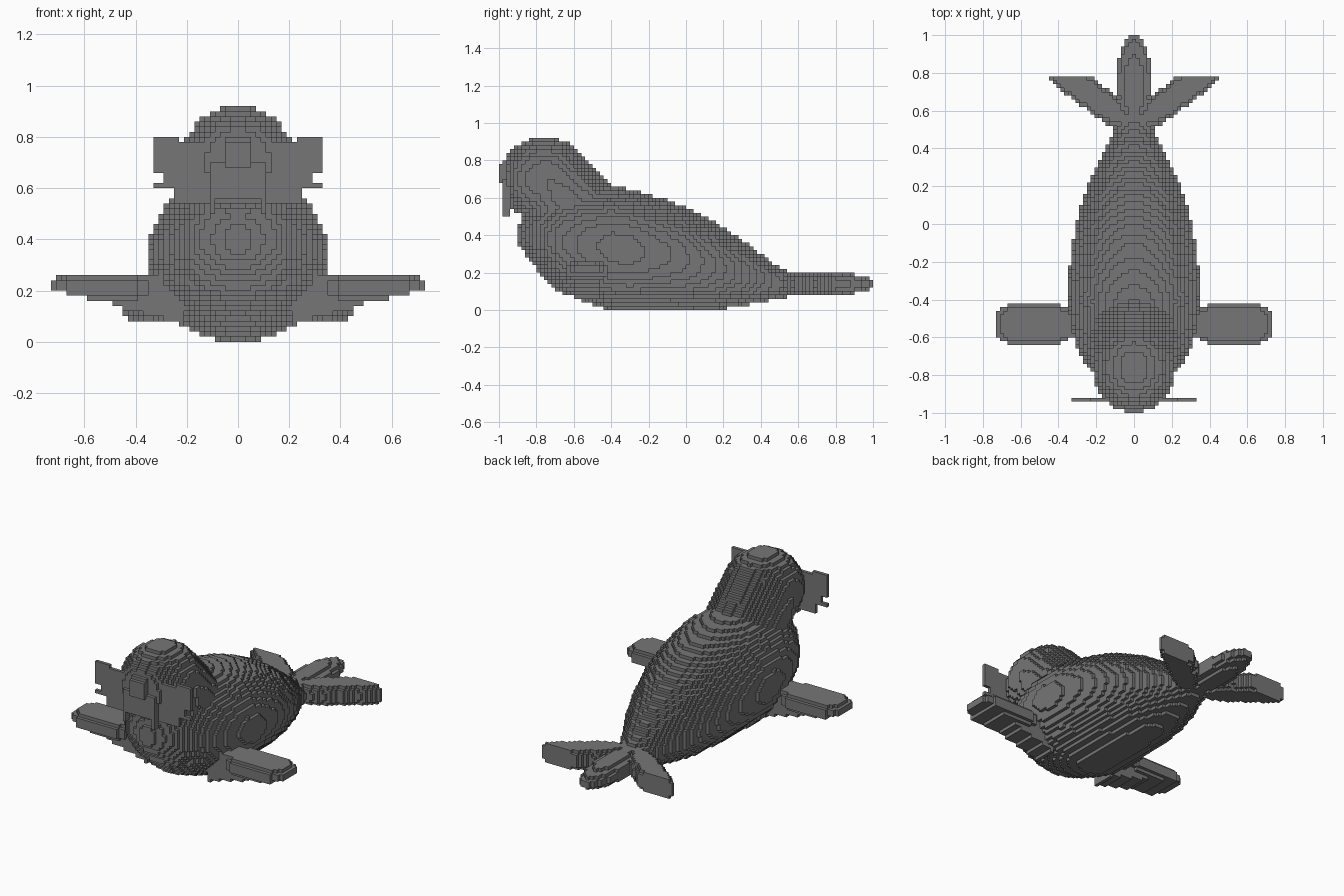
import bpy, bmesh, math
from mathutils import Vector

cube = bpy.data.objects.get("Cube")
if cube:
    bpy.data.objects.remove(cube)

V = 0.02  # block size

# Body stations along y: y, bottom z, top z, half width
STATIONS = [(-.89, .34, .46, .06), (-.84, .27, .54, .17), (-.78, .19, .59, .23),
            (-.68, .10, .64, .295), (-.55, .045, .655, .33), (-.4, 0, .665, .35),
            (-.3, 0, .645, .35), (-.1, 0, .59, .325), (0, 0, .55, .305),
            (.15, 0, .475, .265), (.3, .02, .375, .205), (.42, .045, .285, .14),
            (.5, .06, .225, .105), (.58, .08, .2, .08)]


def body(x, y, z):
    for a, b in zip(STATIONS, STATIONS[1:]):
        if a[0] <= y < b[0]:
            t = (y - a[0]) / (b[0] - a[0])
            low, high, half = [p + (q - p) * t for p, q in zip(a[1:], b[1:])]
            mid, rise = (low + high) / 2, (high - low) / 2
            return (x / half) ** 2 + ((z - mid) / rise) ** 2 <= 1
    return False


def ellipsoid(p, centre, radii, power=2):
    return sum(abs((a - c) / r) ** power for a, c, r in zip(p, centre, radii)) <= 1


def head(x, y, z):
    # Round skull with a flattened face
    if z < .78 and y < -.96:
        return False
    if ellipsoid((x, y, z), (0, -.76, .7), (.22, .235, .225)):
        return True
    # Neck tapering down into the shoulders
    top, axis = Vector((0, -.74, .7)), Vector((0, .24, -.28))
    p = Vector((x, y, z)) - top
    t = min(1, max(0, p.dot(axis) / axis.length_squared))
    return (p - axis * t).length <= .22 + .02 * t


def face(x, y, z):
    # Thin cheek sheet with notched edges
    if -.94 < y < -.92:
        if x < .33 and .6 < z < .8 and not (x > .29 and .62 < z < .66):
            return x > .23 or z < .78
        return x < .26 and .54 < z < .6
    # Nose, muzzle and tusks
    if y < -.92:
        if x < .05 and .68 < z < .78:
            return True
        if .08 < x < .115 and .5 < z < .64:
            return y > -.98
        return x < .11 and .56 < z < .7 and y > -.98
    return False


def flippers(x, y, z):
    if z < .05 + .27 * (x - .15):
        return False
    paddle = ellipsoid((x, y, z), (.53, -.53, .21), (.205, .115, .055), 3)
    arm = .2 < x < .5 and -.61 < y < -.46 and z < .26
    return paddle or arm


def tail(x, y, z):
    # Middle lobe
    if ellipsoid((x, y, z), (0, .735, .14), (.095, .27, .062)):
        return True
    # Swept side lobes, cut straight at the back
    u, v, w = x - .25, y - .70, z - .14
    c, s = math.cos(.65), math.sin(.65)
    along, across = u * c + v * s, v * c - u * s
    return y < .78 and ellipsoid((along, across, w), (0, 0, 0), (.3, .077, .062), 3)


PARTS = {"body": body, "head": head, "face": face,
         "flippers": flippers, "tail": tail}

# Fill the block grid, mirrored left to right
cells = {}
for i in range(38):
    for j in range(100):
        for k in range(46):
            p = (i * V, -.99 + j * V, .01 + k * V)
            for name, test in PARTS.items():
                if test(*p):
                    cells[(i, j, k)] = cells[(-i, j, k)] = name
                    break

hide = bpy.data.materials.new("dark_grey")
hide.use_nodes = True
GREY = (.18, .18, .18, 1)
hide.diffuse_color = GREY
hide.node_tree.nodes["Principled BSDF"].inputs["Base Color"].default_value = GREY


def build(name):
    # Make only the block sides that are open to the air
    bm = bmesh.new()
    corners = {}

    def corner(q):
        if q not in corners:
            corners[q] = bm.verts.new(((q[0] - .5) * V, -1 + q[1] * V, q[2] * V))
        return corners[q]

    for cell, owner in cells.items():
        if owner != name:
            continue
        for axis in range(3):
            for side in (0, 1):
                other = list(cell)
                other[axis] += 2 * side - 1
                if tuple(other) in cells:
                    continue
                loop = []
                for a, b in ((0, 0), (1, 0), (1, 1), (0, 1)):
                    q = list(cell)
                    q[axis] += side
                    q[(axis + 1) % 3] += a
                    q[(axis + 2) % 3] += b
                    loop.append(corner(tuple(q)))
                bm.faces.new(loop if side else loop[::-1])
    mesh = bpy.data.meshes.new(name)
    bm.to_mesh(mesh)
    bm.free()
    mesh.materials.append(hide)
    bpy.context.collection.objects.link(bpy.data.objects.new(name, mesh))


for part in PARTS:
    build(part)
